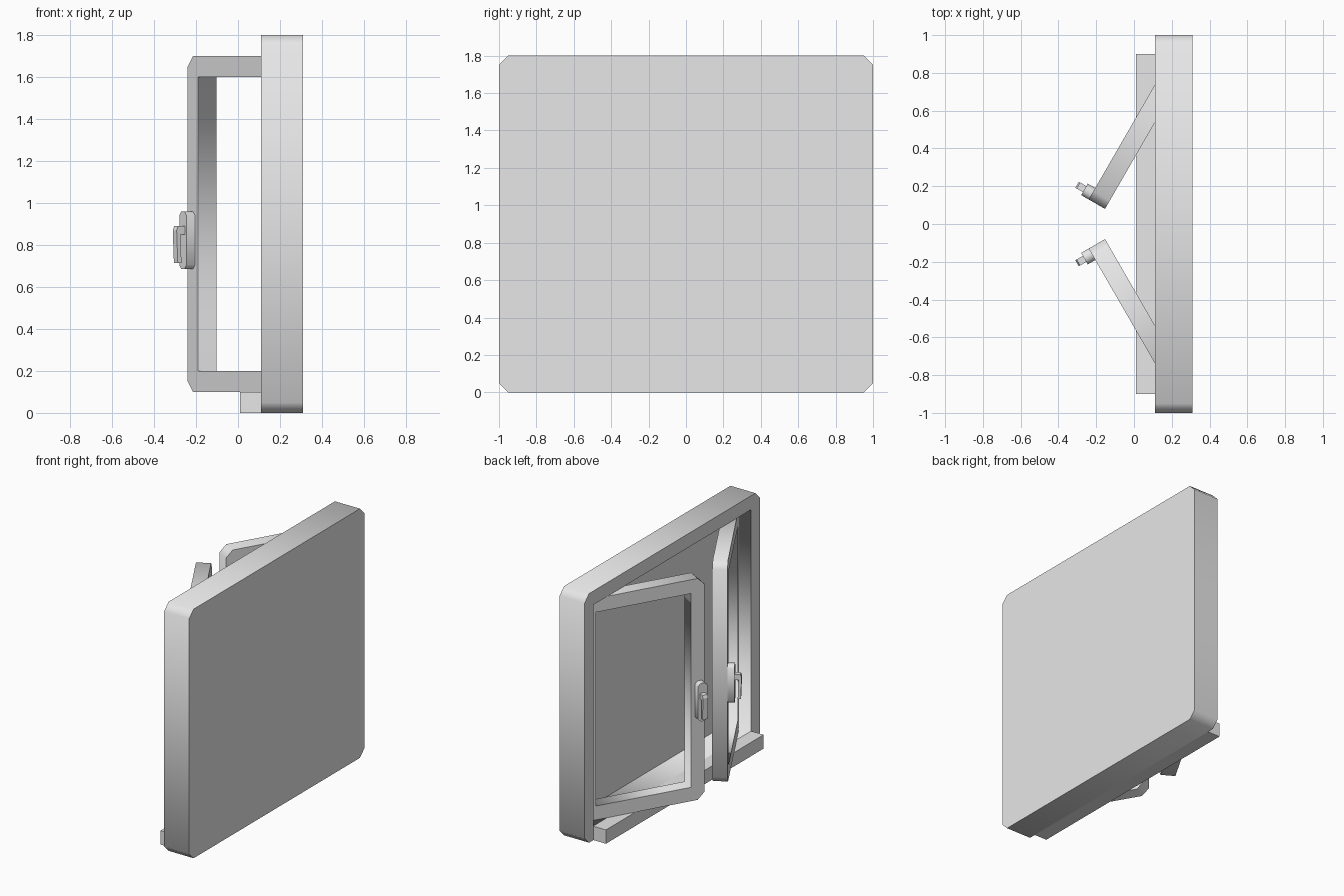
import bpy, bmesh
from mathutils import Vector

if "Cube" in bpy.data.objects:
    bpy.data.objects.remove(bpy.data.objects["Cube"], do_unlink=True)

GREY = (0.8, 0.8, 0.8, 1)
mat = bpy.data.materials.new("light_grey")
mat.use_nodes = True
mat.diffuse_color = GREY
mat.node_tree.nodes["Principled BSDF"].inputs["Base Color"].default_value = GREY


def rect(u0, u1, z0, z1, cut=0.0):
    """Rectangle outline, with optional chamfered corners."""
    if not cut:
        return [(u0, z0), (u1, z0), (u1, z1), (u0, z1)]
    return [(u0 + cut, z0), (u1 - cut, z0), (u1, z0 + cut), (u1, z1 - cut),
            (u1 - cut, z1), (u0 + cut, z1), (u0, z1 - cut), (u0, z0 + cut)]


def slab(name, outline, d0, d1, place, hole=None, hole_end=None, smooth=True):
    """Extrude an outline from d0 to d1; the hole starts at d0 and runs to
    hole_end as a pocket, or right through when hole_end is None."""
    bm = bmesh.new()
    caps = set()

    def loop(points, d):
        verts = [bm.verts.new(place(u, d, z)) for u, z in points]
        edges = [bm.edges.new((v, verts[i - 1])) for i, v in enumerate(verts)]
        return verts, edges

    def walls(a, b):
        for i in range(len(a)):
            bm.faces.new((a[i - 1], a[i], b[i], b[i - 1]))

    def cap(edges):
        made = bmesh.ops.triangle_fill(bm, edges=edges, use_beauty=True)
        caps.update(g for g in made["geom"] if isinstance(g, bmesh.types.BMFace))

    near, near_edges = loop(outline, d0)
    far, far_edges = loop(outline, d1)
    if hole:
        h_near, h_near_edges = loop(hole, d0)
        h_far, h_far_edges = loop(hole, d1 if hole_end is None else hole_end)
        near_edges += h_near_edges
        if hole_end is None:
            far_edges += h_far_edges
        else:
            cap(h_far_edges)
        walls(h_near, h_far)
    cap(near_edges)
    cap(far_edges)
    walls(near, far)
    bmesh.ops.recalc_face_normals(bm, faces=bm.faces)

    # Rims run smoothly round the corners, flat sides stay crisp
    for f in bm.faces:
        f.smooth = smooth
    for e in bm.edges:
        e.smooth = len({f in caps for f in e.link_faces}) == 1
    mesh = bpy.data.meshes.new(name)
    bm.to_mesh(mesh)
    bm.free()
    mesh.materials.append(mat)
    obj = bpy.data.objects.new(name, mesh)
    bpy.context.collection.objects.link(obj)
    return obj


def wall_plane(u, d, z):
    return Vector((d, u, z))


# Shallow outer frame closed by a thin back panel
slab("window_frame", rect(-1, 1, 0, 1.8, 0.05), 0.11, 0.31, wall_plane,
     hole=rect(-0.9, 0.9, 0.1, 1.7), hole_end=0.302)

# Sill along the bottom
slab("sill", rect(-0.9, 0.9, 0, 0.1), 0.01, 0.112, wall_plane, smooth=False)

# Pair of open sashes with handles
for side, label in ((1, "back"), (-1, "front")):
    def swung(u, d, z, s=side):
        # u runs from the free edge to the hinge, d outward from the sash
        return Vector((-0.24 + 0.5 * u - 0.866 * d,
                       s * (0.13 + 0.866 * u + 0.5 * d), z))

    slab(label + "_sash", rect(0, 0.885, 0.1, 1.7, 0.05), -0.1, 0, swung,
         hole=rect(0.1, 0.785, 0.2, 1.6))
    slab(label + "_handle_plate", rect(0, 0.07, 0.685, 0.96, 0.02),
         -0.001, 0.046, swung)

    # Lever: a short stub at the top and a grip hanging down from it
    def lever(d, u, z, place=swung):
        return place(u, d, z)

    grip = [(0.045, 0.85), (0.045, 0.89), (0.084, 0.89), (0.092, 0.87),
            (0.086, 0.715), (0.066, 0.715), (0.07, 0.85)]
    slab(label + "_handle_lever", grip, 0.018, 0.055, lever, smooth=False)
